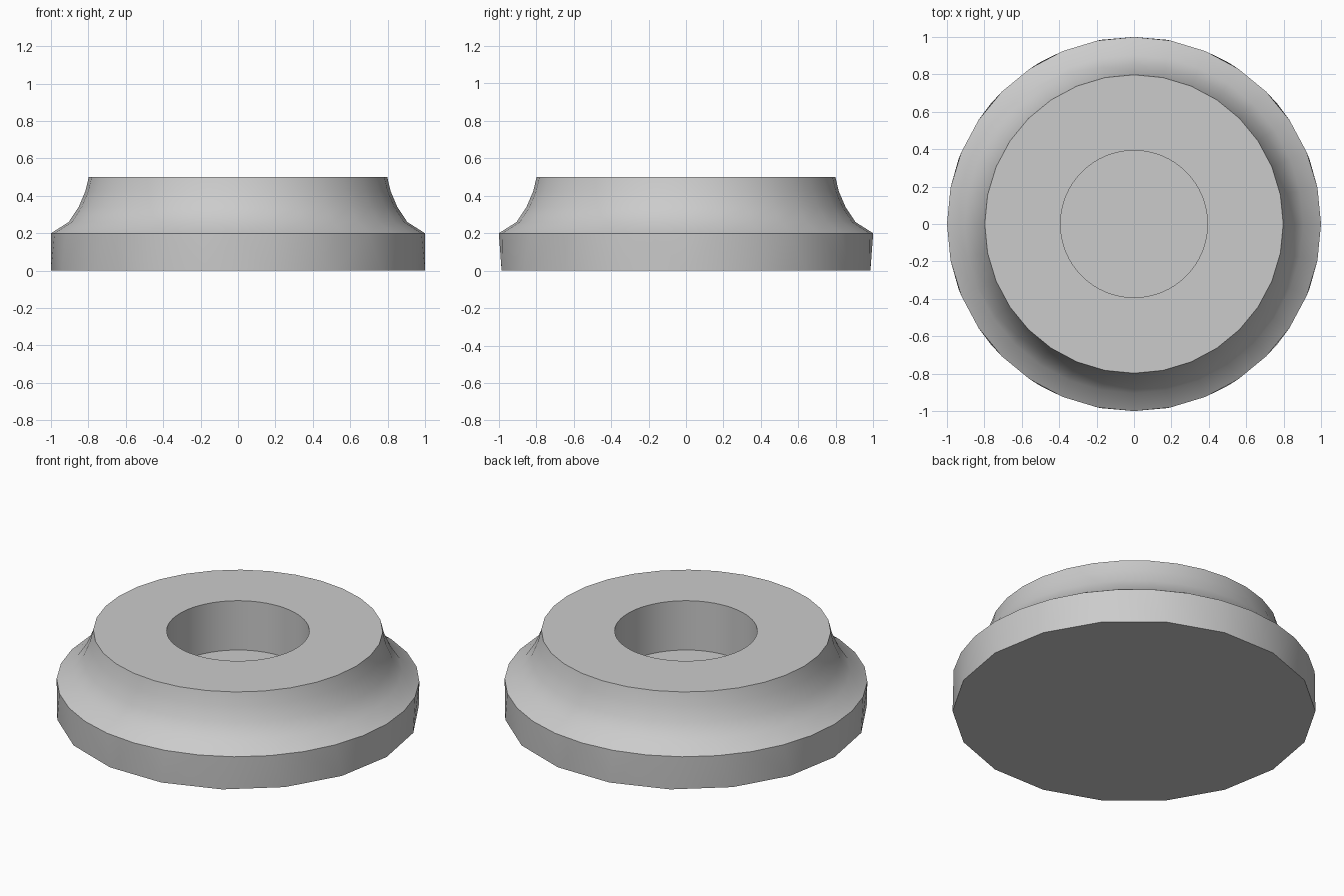
import bpy, bmesh
from math import cos, sin, tau, radians

if "Cube" in bpy.data.objects:
    bpy.data.objects.remove(bpy.data.objects["Cube"])

grey = bpy.data.materials.new("plain grey")
grey.use_nodes = True
colour = (0.6, 0.6, 0.6, 1)
grey.diffuse_color = colour
grey.node_tree.nodes["Principled BSDF"].inputs["Base Color"].default_value = colour

RIM_SIDES, FOOT_SIDES = 32, 18
HOLE_RADIUS, HOLE_FLOOR, TOP = 0.393, 0.2, 0.5


def ring(bm, radius, z, sides):
    """Closed loop of vertices; returns its edges."""
    verts = [bm.verts.new((radius * cos(tau * i / sides), radius * sin(tau * i / sides), z))
             for i in range(sides)]
    return [bm.edges.new((verts[i], verts[(i + 1) % sides])) for i in range(sides)]


bm = bmesh.new()

# Foot: coarse bottom ring widening into the finer shoulder ring
foot = ring(bm, 1.0, 0.0, FOOT_SIDES)
shoulder = ring(bm, 1.0, 0.2, RIM_SIDES)
bmesh.ops.bridge_loops(bm, edges=foot + shoulder)
bmesh.ops.contextual_create(bm, geom=foot)

# Concave collar sweeping up to the top rim
previous = shoulder
for radius, z in [(0.905, 0.26), (0.852, 0.34), (0.816, 0.425), (0.798, TOP)]:
    loop = ring(bm, radius, z, RIM_SIDES)
    bmesh.ops.bridge_loops(bm, edges=previous + loop)
    previous = loop

# Flat top, then the round socket with its floor
mouth = ring(bm, HOLE_RADIUS, TOP, RIM_SIDES * 2)
bmesh.ops.bridge_loops(bm, edges=previous + mouth)
floor = ring(bm, HOLE_RADIUS, HOLE_FLOOR, RIM_SIDES * 2)
bmesh.ops.bridge_loops(bm, edges=mouth + floor)
bmesh.ops.contextual_create(bm, geom=floor)

bmesh.ops.recalc_face_normals(bm, faces=bm.faces)
mesh = bpy.data.meshes.new("socket_base")
bm.to_mesh(mesh)
bm.free()
mesh.materials.append(grey)

base = bpy.data.objects.new("socket_base", mesh)
bpy.context.collection.objects.link(base)
bpy.context.view_layer.objects.active = base
base.select_set(True)
bpy.ops.object.shade_smooth_by_angle(angle=radians(30))
